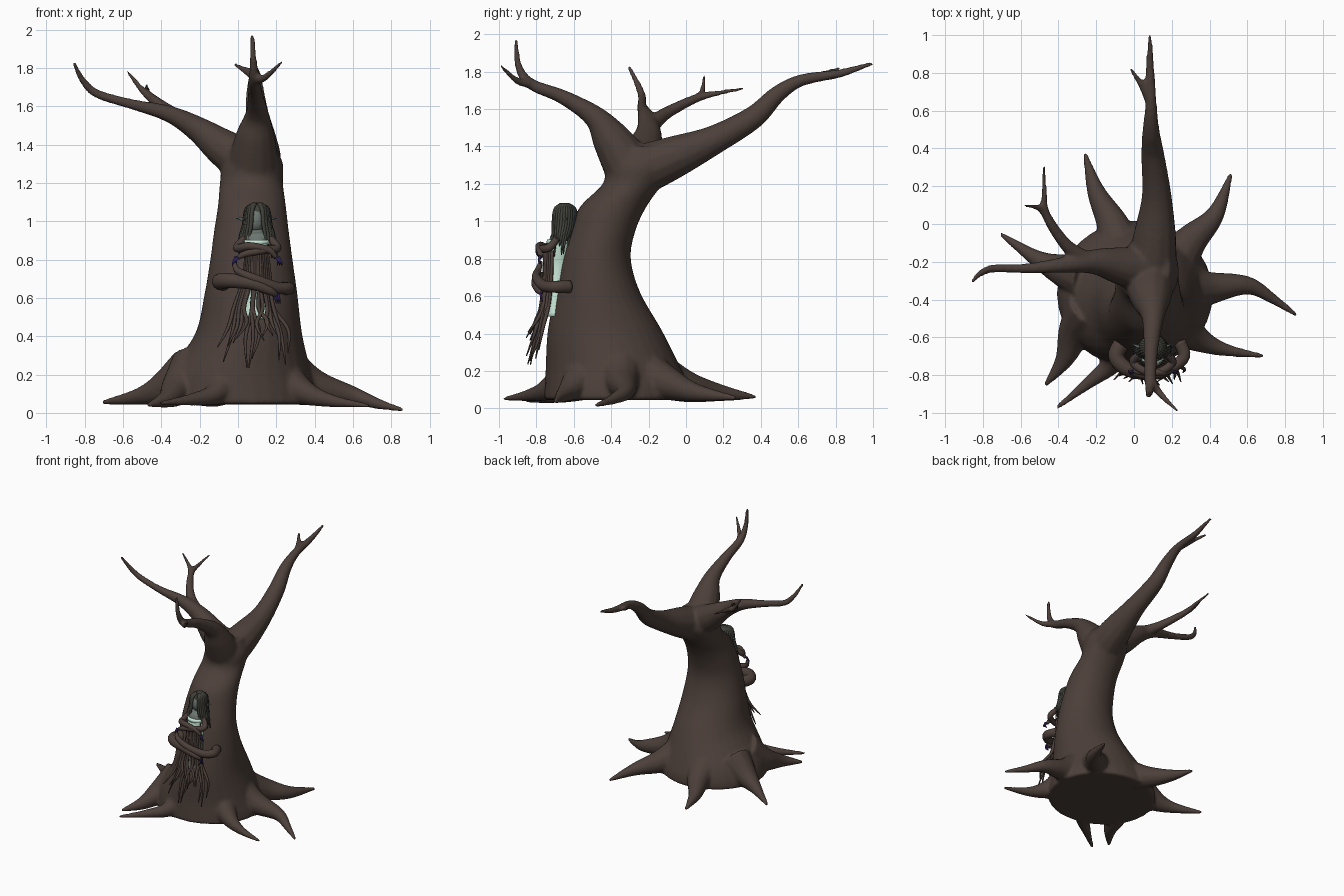
import bpy, bmesh, math, random
from mathutils import Vector

random.seed(4)

def material(name, rgb):
    m = bpy.data.materials.new(name)
    m.diffuse_color = (*rgb, 1)
    return m

BARK = material("dark bark", (0.072, 0.050, 0.041))
HAIR = material("moss grey hair", (0.050, 0.050, 0.042))
SKIN = material("grey green skin", (0.15, 0.18, 0.165))
MINT = material("pale mint cloth", (0.58, 0.80, 0.68))
PURPLE = material("deep purple", (0.035, 0.018, 0.11))

def smooth_path(pts, steps):
    """Catmull-Rom through points of any dimension."""
    p = [Vector(q) for q in pts]
    p = [p[0] * 2 - p[1]] + p + [p[-1] * 2 - p[-2]]
    out = []
    for i in range(1, len(p) - 2):
        a, b, c, d = p[i - 1:i + 3]
        for s in range(steps):
            t = s / steps
            out.append(0.5 * (2 * b + (c - a) * t + (2 * a - 5 * b + 4 * c - d) * t * t
                              + (3 * b - a - 3 * c + d) * t ** 3))
    return out + [p[-2]]

def skin_rings(bm, rings):
    vs = [[bm.verts.new(v) for v in r] for r in rings]
    n = len(vs[0])
    for a, b in zip(vs, vs[1:]):
        for i in range(n):
            bm.faces.new((a[i], a[(i + 1) % n], b[(i + 1) % n], b[i]))
    bm.faces.new(vs[0][::-1])
    bm.faces.new(vs[-1])

def tube(bm, pts, sides=12, steps=6):
    """Tapered limb through (x, y, z, radius) points."""
    path = smooth_path(pts, steps)
    c = [q.to_3d() for q in path]
    rings, u = [], None
    for i, q in enumerate(path):
        t = (c[min(i + 1, len(c) - 1)] - c[max(i - 1, 0)]).normalized()
        u = t.orthogonal() if u is None else u - t * u.dot(t)
        u.normalize()
        w = t.cross(u)
        r = max(q[3], 0.002)
        rings.append([c[i] + (u * math.cos(a) + w * math.sin(a)) * r
                      for a in (math.tau * k / sides for k in range(sides))])
    skin_rings(bm, rings)

def column(bm, rows, sides=32, steps=5):
    """Upright loft from (z, x min, x max, y min, y max) rows."""
    rings = []
    for z, x0, x1, y0, y1 in smooth_path([Vector(r) for r in rows], steps):
        rings.append([Vector(((x0 + x1) / 2 + (x1 - x0) / 2 * math.cos(a),
                              (y0 + y1) / 2 + (y1 - y0) / 2 * math.sin(a), z))
                      for a in (math.tau * k / sides for k in range(sides))])
    skin_rings(bm, rings)

def finish(bm, name, mat):
    bmesh.ops.recalc_face_normals(bm, faces=bm.faces[:])
    me = bpy.data.meshes.new(name)
    bm.to_mesh(me)
    bm.free()
    me.materials.append(mat)
    for p in me.polygons:
        p.use_smooth = True
    ob = bpy.data.objects.new(name, me)
    bpy.context.collection.objects.link(ob)
    return ob

def tubes(name, mat, limbs, sides=8, steps=5):
    bm = bmesh.new()
    for l in limbs:
        tube(bm, l, sides, steps)
    return finish(bm, name, mat)

def ball(name, mat, loc, size):
    bm = bmesh.new()
    bmesh.ops.create_uvsphere(bm, u_segments=20, v_segments=12, radius=1)
    for v in bm.verts:
        v.co = Vector(loc) + Vector(a * b for a, b in zip(v.co, size))
    return finish(bm, name, mat)

# Tree trunk
bm = bmesh.new()
column(bm, [(.045, -.41, .42, -.76, .02), (.12, -.40, .41, -.755, .01),
            (.22, -.36, .38, -.75, -.03), (.41, -.225, .335, -.74, -.125),
            (.62, -.175, .31, -.70, -.245), (.80, -.145, .285, -.665, -.295),
            (.95, -.125, .265, -.62, -.27), (1.08, -.105, .25, -.565, -.21),
            (1.2, -.095, .235, -.445, -.125), (1.3, -.08, .235, -.43, -.06),
            (1.4, -.03, .19, -.38, -.10)])

# Branches
branches = [
    # back
    [(.09, -.25, 1.27, .14), (.11, -.06, 1.345, .115), (.12, .15, 1.435, .08), (.10, .36, 1.555, .063),
     (.09, .49, 1.68, .047), (.09, .62, 1.755, .033), (.085, .82, 1.79, .024), (.085, 1.0, 1.845, .012)],
    [(.09, .64, 1.755, .03), (.05, .72, 1.78, .022), (-.02, .825, 1.82, .010)],
    # front
    [(.08, -.30, 1.28, .14), (.09, -.40, 1.44, .105), (.10, -.49, 1.56, .062), (.09, -.66, 1.665, .04),
     (.085, -.83, 1.735, .031), (.08, -.895, 1.83, .021), (.075, -.91, 1.975, .012)],
    [(.085, -.82, 1.735, .028), (.14, -.90, 1.75, .02), (.235, -.995, 1.835, .010)],
    # left
    [(.08, -.25, 1.28, .13), (-.08, -.22, 1.385, .10), (-.21, -.2, 1.48, .068), (-.36, -.215, 1.56, .045),
     (-.56, -.235, 1.612, .028), (-.735, -.235, 1.665, .024), (-.81, -.26, 1.735, .019), (-.86, -.31, 1.835, .011)],
    [(-.24, -.2, 1.50, .05), (-.36, -.11, 1.575, .035), (-.465, .05, 1.655, .025),
     (-.475, .17, 1.685, .016), (-.475, .31, 1.71, .010)],
    [(-.46, .04, 1.65, .024), (-.505, .085, 1.69, .018), (-.58, .10, 1.785, .010)],
]

# Roots: base, knee, tip
roots = [
    [(-.25, -.28, .22, .13), (-.39, -.24, .13, .085), (-.52, -.18, .085, .045), (-.71, -.05, .055, .012)],
    [(-.22, -.45, .22, .15), (-.31, -.57, .13, .095), (-.37, -.72, .075, .05), (-.47, -.855, .04, .012)],
    [(-.05, -.60, .19, .12), (-.12, -.74, .10, .06), (-.24, -.84, .07, .034), (-.41, -.975, .05, .012)],
    [(.20, -.52, .20, .13), (.34, -.61, .11, .07), (.48, -.665, .065, .036), (.69, -.70, .035, .012)],
    [(.24, -.36, .22, .14), (.40, -.34, .14, .09), (.60, -.325, .09, .05), (.74, -.40, .045, .028), (.865, -.485, .015, .012)],
    [(.18, -.25, .20, .14), (.30, -.09, .13, .09), (.43, .05, .085, .05), (.515, .27, .055, .012)],
    [(-.06, -.20, .20, .14), (-.11, -.01, .12, .09), (-.20, .17, .085, .05), (-.26, .375, .06, .012)],
]
for limb in branches + roots:
    tube(bm, limb)
tree = finish(bm, "tree", BARK)

# Fuse the tree into one skin
rm = tree.modifiers.new("fuse", 'REMESH')
rm.mode, rm.voxel_size, rm.use_smooth_shade = 'VOXEL', 0.011, True
sm = tree.modifiers.new("soften", 'SMOOTH')
sm.factor, sm.iterations = 0.5, 10
dg = bpy.context.evaluated_depsgraph_get()
fused = bpy.data.meshes.new_from_object(tree.evaluated_get(dg))
tree.modifiers.clear()
tree.data = fused
for p in fused.polygons:
    p.use_smooth = True

# Figure: head, ears, chest
ball("head", SKIN, (.095, -.665, 1.01), (.045, .045, .065))
tubes("ears", SKIN, [[(.095 + s * .035, -.66, 1.0, .014), (.095 + s * .07, -.65, 1.01, .009),
                      (.095 + s * .105, -.635, 1.015, .002)] for s in (-1, 1)])
bm = bmesh.new()
column(bm, [(.885, .035, .16, -.735, -.62), (.93, .02, .175, -.72, -.62),
            (.95, .065, .13, -.69, -.63), (1.0, .075, .115, -.685, -.635)], 16)
finish(bm, "chest", SKIN)

# Dress with a neckline band
bm = bmesh.new()
column(bm, [(.49, .02, .17, -.75, -.66), (.6, .03, .16, -.745, -.65), (.75, .045, .15, -.74, -.63),
            (.84, .035, .16, -.745, -.62), (.885, .03, .165, -.74, -.62)], 16)
column(bm, [(.88, .026, .169, -.748, -.62), (.903, .026, .169, -.742, -.62)], 16, 1)
finish(bm, "dress", MINT)

# Hair cap and locks, parted at the face
ball("hair_cap", HAIR, (.1, -.64, 1.045), (.058, .06, .052))
locks = []
for i in range(26):
    a = math.radians(-62 + 304 * i / 25)
    cx, cy = math.cos(a), math.sin(a)
    end = random.uniform(.80, .92)
    locks.append([(.1 + .02 * cx, -.65 + .02 * cy, 1.09, .010),
                  (.1 + .056 * cx, -.65 + .055 * cy, 1.06, .012),
                  (.1 + .07 * cx, -.655 + .06 * cy, .98, .011),
                  (.1 + .088 * cx, -.665 + .05 * cy, .92, .009),
                  (.1 + .10 * cx + random.uniform(-.015, .015), -.675 + .05 * cy, end, .003)])
tubes("hair_locks", HAIR, locks, 6, 4)

# Folded arms with fingers
arms, fingers = [], []
for s, dz in ((1, 0), (-1, .02)):
    arms.append([(.1 + s * .06, -.68, .92, .018), (.1 + s * .105, -.73, .86, .022),
                 (.1 + s * .04, -.78, .85 + dz, .021), (.1 - s * .06, -.785, .83 + dz, .017),
                 (.1 - s * .10, -.775, .81, .012)])
    for k in range(3):
        fingers.append([(.1 - s * (.095 + .008 * k), -.78, .815, .007),
                        (.1 - s * (.11 + .008 * k), -.785, .795 - .006 * k, .006),
                        (.1 - s * (.105 + .012 * k), -.775, .77, .002)])
for k in range(3):
    fingers.append([(.185 + .012 * k, -.775, .62, .007), (.195 + .01 * k, -.775, .595, .006),
                    (.20 + .01 * k, -.765, .57, .002)])
tubes("arms", BARK, arms, 10)
tubes("fingers", PURPLE, fingers, 6, 3)

# Wooden limbs wrapped round the figure
tubes("wrapping_limbs", BARK, [
    [(-.06, -.62, .68, .045), (-.095, -.70, .685, .043), (-.04, -.765, .69, .040),
     (.07, -.795, .675, .033), (.16, -.79, .64, .024), (.20, -.775, .615, .012)],
    [(.24, -.62, .65, .035), (.265, -.70, .65, .033), (.20, -.76, .655, .030),
     (.09, -.80, .70, .024), (.0, -.79, .74, .018), (-.02, -.775, .785, .010)]], 12)

# Hanging tendrils over the skirt
tendrils = []
n = 15
for i in range(n):
    f = i / (n - 1) * 2 - 1
    end = random.uniform(.18, .40) + .06 * f * f
    y = -.755 + .04 * f * f
    wob = random.uniform(-.02, .02)
    out = random.uniform(.07, .11)
    tendrils.append([(.098 + .055 * f, y, .84, .008), (.098 + .07 * f, y - .005, .70, .010),
                     (.095 + .11 * f + wob, y - .02, .55, .011),
                     (.093 + .15 * f - wob, y - .05, (.55 + end) / 2, .010),
                     (.09 + .19 * f + wob, y - out, end, .003)])
tubes("tendrils", BARK, tendrils, 6, 5)
